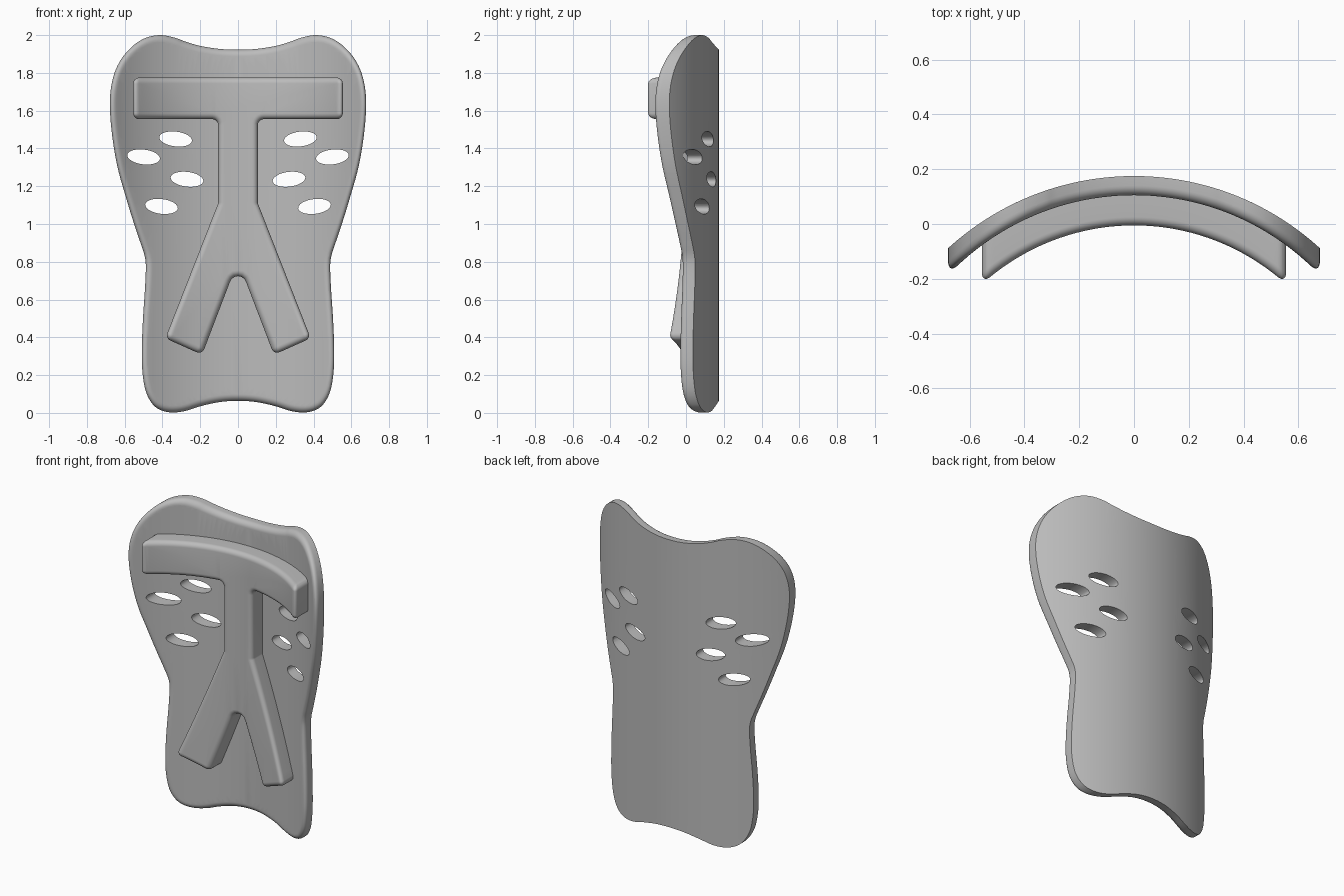
import bpy
import bmesh
import math
from mathutils import Vector

if "Cube" in bpy.data.objects:
    bpy.data.objects.remove(bpy.data.objects["Cube"])

RADIUS, AXIS_Y = 1.005, -0.83   # cylinder of the back surface

grey = bpy.data.materials.new("moulded_grey")
grey.use_nodes = True
colour = (0.5, 0.5, 0.5, 1)
grey.diffuse_color = colour
grey.node_tree.nodes["Principled BSDF"].inputs["Base Color"].default_value = colour


def mirrored(half):
    """Close a right-hand half outline with its mirror image."""
    return [Vector(p) for p in half] + [Vector((-x, z)) for x, z in reversed(half) if x > 0]


def spline(pts, steps=5):
    """Closed smooth curve through the points."""
    out, n = [], len(pts)
    for i in range(n):
        a, b, c, d = (pts[(i + k) % n] for k in (-1, 0, 1, 2))
        for s in range(steps):
            t = s / steps
            out.append(b + (c - a) * t / 2 + (2 * a - 5 * b + 4 * c - d) * t * t / 2
                       + (3 * b - a - 3 * c + d) * t ** 3 / 2)
    return out


def rounded(pts, radius, steps=6):
    """Closed polygon with an arc at each corner."""
    out, n = [], len(pts)
    for i, p in enumerate(pts):
        r = radius(p)
        u = (pts[i - 1] - p).normalized()
        v = (pts[(i + 1) % n] - p).normalized()
        half = u.angle(v) / 2
        c = p + (u + v).normalized() * r / math.sin(half)
        start = (p + u * r / math.tan(half) - c).normalized()
        end = (p + v * r / math.tan(half) - c).normalized()
        out += [c + start.slerp(end, k / steps) * r for k in range(steps + 1)]
    return out


def inset(pts, dist):
    """Move a clockwise outline inward by a distance."""
    out, n = [], len(pts)
    for i, p in enumerate(pts):
        e = (p - pts[i - 1]).normalized()
        f = (pts[(i + 1) % n] - p).normalized()
        m = Vector((e.y + f.y, -e.x - f.x)).normalized()
        cosine = m.dot(Vector((e.y, -e.x)))
        out.append(p + m * dist / max(cosine, 0.5))
    return out


def ellipse(cx, cz, side, tilt=math.radians(7), count=32):
    pts = []
    for k in range(count):
        a = math.tau * k / count
        x, z = 0.087 * math.cos(a), 0.039 * math.sin(a)
        pts.append(Vector((side * (cx + x * math.cos(tilt) - z * math.sin(tilt)),
                           cz + x * math.sin(tilt) + z * math.cos(tilt))))
    return pts


def curved_slab(name, outline, back, front, fillet, holes=()):
    """Slab with a filleted front edge, wrapped round the cylinder."""
    bm = bmesh.new()

    def loop(pts, depth):
        vs = [bm.verts.new((p.x, depth, p.y)) for p in pts]
        es = [bm.edges.new((vs[i - 1], vs[i])) for i in range(len(vs))]
        return vs, es

    def bridge(a, b):
        for i in range(len(a)):
            bm.faces.new((a[i - 1], a[i], b[i], b[i - 1]))

    # Back edge, wall and fillet
    n = 7
    rings = [loop(outline, back)]
    for k in range(n + 1):
        a = math.pi / 2 * k / n
        rings.append(loop(inset(outline, fillet * (1 - math.cos(a))),
                          front - fillet * (1 - math.sin(a))))
    for r, s in zip(rings, rings[1:]):
        bridge(r[0], s[0])
    caps = [list(rings[0][1]), list(rings[-1][1])]
    # Through holes
    for hole in holes:
        a, b = loop(hole, back), loop(hole, front)
        bridge(a[0], b[0])
        caps[0] += a[1]
        caps[1] += b[1]
    for edges in caps:
        bmesh.ops.triangle_fill(bm, use_beauty=True, edges=edges, normal=(0, 1, 0))
    # Slice into strips, then bend
    for k in range(-23, 24):
        bmesh.ops.bisect_plane(bm, geom=bm.verts[:] + bm.edges[:] + bm.faces[:],
                               dist=1e-5, plane_co=(k * 0.03, 0, 0), plane_no=(1, 0, 0))
    for v in bm.verts:
        v.co.y = AXIS_Y + math.sqrt((RADIUS - v.co.y) ** 2 - v.co.x ** 2)
    bmesh.ops.recalc_face_normals(bm, faces=bm.faces[:])
    mesh = bpy.data.meshes.new(name)
    bm.to_mesh(mesh)
    bm.free()
    mesh.materials.append(grey)
    obj = bpy.data.objects.new(name, mesh)
    bpy.context.collection.objects.link(obj)
    bpy.ops.object.select_all(action='DESELECT')
    obj.select_set(True)
    bpy.context.view_layer.objects.active = obj
    bpy.ops.object.shade_smooth_by_angle(angle=math.radians(35))


# Main guard plate with vent holes
plate_half = [(0, 1.923), (.1, 1.927), (.2, 1.943), (.28, 1.966), (.33, 1.985), (.41, 2),
              (.49, 1.985), (.56, 1.94), (.62, 1.87), (.66, 1.78), (.678, 1.66), (.67, 1.5),
              (.64, 1.31), (.59, 1.13), (.55, 1), (.513, .89), (.494, .83), (.488, .77),
              (.493, .65), (.503, .5), (.509, .35), (.507, .23), (.49, .12), (.455, .05),
              (.41, .015), (.35, .002), (.28, .01), (.2, .035), (.1, .057), (0, .064)]
vents = [(.33, 1.45), (.50, 1.355), (.27, 1.237), (.405, 1.093)]
curved_slab("guard_plate", spline(mirrored(plate_half)), 0, .07, .035,
            [ellipse(x, z, side) for x, z in vents for side in (1, -1)])

# Raised pad: cross bar, stem and two splayed legs
pad_half = [(.555, 1.775), (.555, 1.555), (.105, 1.555), (.105, 1.11),
            (.385, .395), (.19, .308), (0, .805)]
pad = rounded(mirrored(pad_half), lambda p: .045 if abs(p.x) < .01 else .032)
curved_slab("raised_pad", pad, .04, .18, .031)
